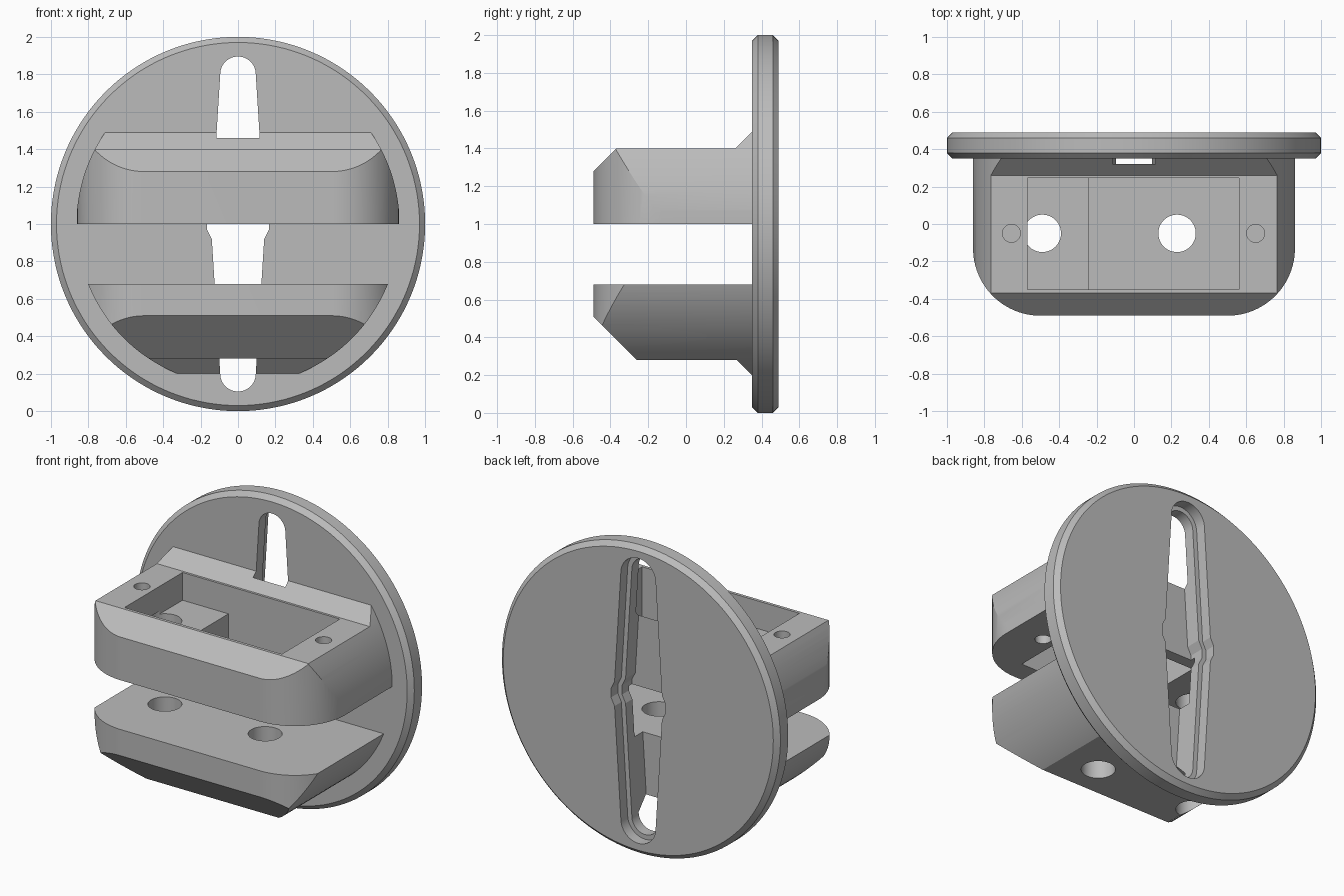
import bpy, bmesh, math
from math import cos, sin, pi

if "Cube" in bpy.data.objects:
    bpy.data.objects.remove(bpy.data.objects["Cube"], do_unlink=True)

grey = bpy.data.materials.new("plain grey")
grey.use_nodes = True
grey.diffuse_color = (0.5, 0.5, 0.5, 1)
grey.node_tree.nodes["Principled BSDF"].inputs["Base Color"].default_value = (0.5, 0.5, 0.5, 1)


def prism(name, pts, axis, lo, hi):
    """Extrude a closed 2D outline along one axis."""
    def place(p, h):
        return {"x": (h, p[0], p[1]), "y": (p[0], h, p[1]), "z": (p[0], p[1], h)}[axis]
    bm = bmesh.new()
    rings = [[bm.verts.new(place(p, h)) for p in pts] for h in (lo, hi)]
    bm.faces.new(rings[0])
    bm.faces.new(rings[1][::-1])
    n = len(pts)
    for i in range(n):
        j = (i + 1) % n
        bm.faces.new((rings[0][i], rings[0][j], rings[1][j], rings[1][i]))
    bmesh.ops.recalc_face_normals(bm, faces=bm.faces)
    me = bpy.data.meshes.new(name)
    bm.to_mesh(me)
    bm.free()
    me.materials.append(grey)
    ob = bpy.data.objects.new(name, me)
    bpy.context.collection.objects.link(ob)
    return ob


def boolean(ob, cutter, operation="DIFFERENCE"):
    """Apply a boolean and discard the cutter."""
    mod = ob.modifiers.new("cut", "BOOLEAN")
    mod.operation, mod.solver, mod.object = operation, "EXACT", cutter
    bpy.context.view_layer.update()
    deps = bpy.context.evaluated_depsgraph_get()
    me = bpy.data.meshes.new_from_object(ob.evaluated_get(deps))
    ob.modifiers.clear()
    ob.data = me
    bpy.data.objects.remove(cutter, do_unlink=True)


def arc(cx, cy, r, a0, a1, n=24):
    return [(cx + r * cos(a0 + (a1 - a0) * i / n), cy + r * sin(a0 + (a1 - a0) * i / n))
            for i in range(n + 1)]


def circle(cx, cy, r, n=48):
    return arc(cx, cy, r, 0, 2 * pi, n)[:-1]


def box(x0, x1, y0, y1):
    return [(x0, y0), (x1, y0), (x1, y1), (x0, y1)]


def slot(grow):
    """Tapered slot outline with round ends and a bulge in the middle."""
    e = 0.095 + grow
    side = [(0.14 + grow, 0.92), (0.165 + grow, 0.97)]
    right = side + [(x, 2 - z) for x, z in side[::-1]]
    return (right + arc(0, 1.8, e, 0, pi) + [(-x, z) for x, z in right[::-1]]
            + arc(0, 0.2, e, pi, 2 * pi))


# Round back plate with chamfered rims
plate = prism("back_plate", circle(0, 1, 1, 144), "y", 0.35, 0.49)
bm = bmesh.new()
bm.from_mesh(plate.data)
rims = [e for e in bm.edges if abs(e.verts[0].co.y - e.verts[1].co.y) < 0.001]
bmesh.ops.bevel(bm, geom=rims, offset=0.03, segments=1, affect="EDGES")
bm.to_mesh(plate.data)
bm.free()
boolean(plate, prism("slot_cutter", slot(0), "y", 0.2, 0.6))
boolean(plate, prism("slot_recess_cutter", slot(0.03), "y", 0.42, 0.6))

# Shelves: side profile trimmed by a round barrel and a rounded plan
W = 0.86
corner = arc(0.5, -0.13, 0.36, -pi / 2, 0)
plan = [(W, 0.6)] + corner[::-1] + [(-x, y) for x, y in corner] + [(-W, 0.6)]


def shelf(name, profile):
    ob = prism(name, profile, "x", -1, 1)
    boolean(ob, prism("barrel", circle(0, 1, 0.863, 144), "y", -0.8, 0.8), "INTERSECT")
    boolean(ob, prism("plan", plan, "z", -0.2, 2.2), "INTERSECT")
    return ob


upper = shelf("upper_shelf", [(-0.49, 1), (0.36, 1), (0.36, 1.5), (0.26, 1.4),
                              (-0.37, 1.4), (-0.49, 1.28)])
lower = shelf("lower_shelf", [(-0.49, 0.68), (0.36, 0.68), (0.36, 0.19), (0.27, 0.28),
                              (-0.26, 0.28), (-0.49, 0.51)])
boolean(upper, prism("slot_cutter", slot(0), "y", 0.32, 0.6))
boolean(lower, prism("slot_cutter", slot(0), "y", 0.265, 0.6))

# Stepped pocket, open below on the wide side
boolean(upper, prism("pocket_cutter", box(-0.57, 0.56, -0.35, 0.245), "z", 1.22, 1.6))
boolean(upper, prism("opening_cutter", box(-0.24, 0.56, -0.35, 0.245), "z", 0.9, 1.6))
boolean(upper, prism("hole_cutter", circle(-0.49, -0.05, 0.1), "z", 0.9, 1.21 + 0.03))
for x in (-0.655, 0.65):
    boolean(upper, prism("screw_cutter", circle(x, -0.05, 0.048), "z", 0.9, 1.6))

# Two through holes in the lower shelf
for x in (-0.49, 0.23):
    boolean(lower, prism("hole_cutter", circle(x, -0.05, 0.1), "z", 0.1, 0.9))

for ob in (plate, upper, lower):
    bpy.ops.object.select_all(action="DESELECT")
    ob.select_set(True)
    bpy.context.view_layer.objects.active = ob
    bpy.ops.object.shade_smooth_by_angle(angle=math.radians(20))
